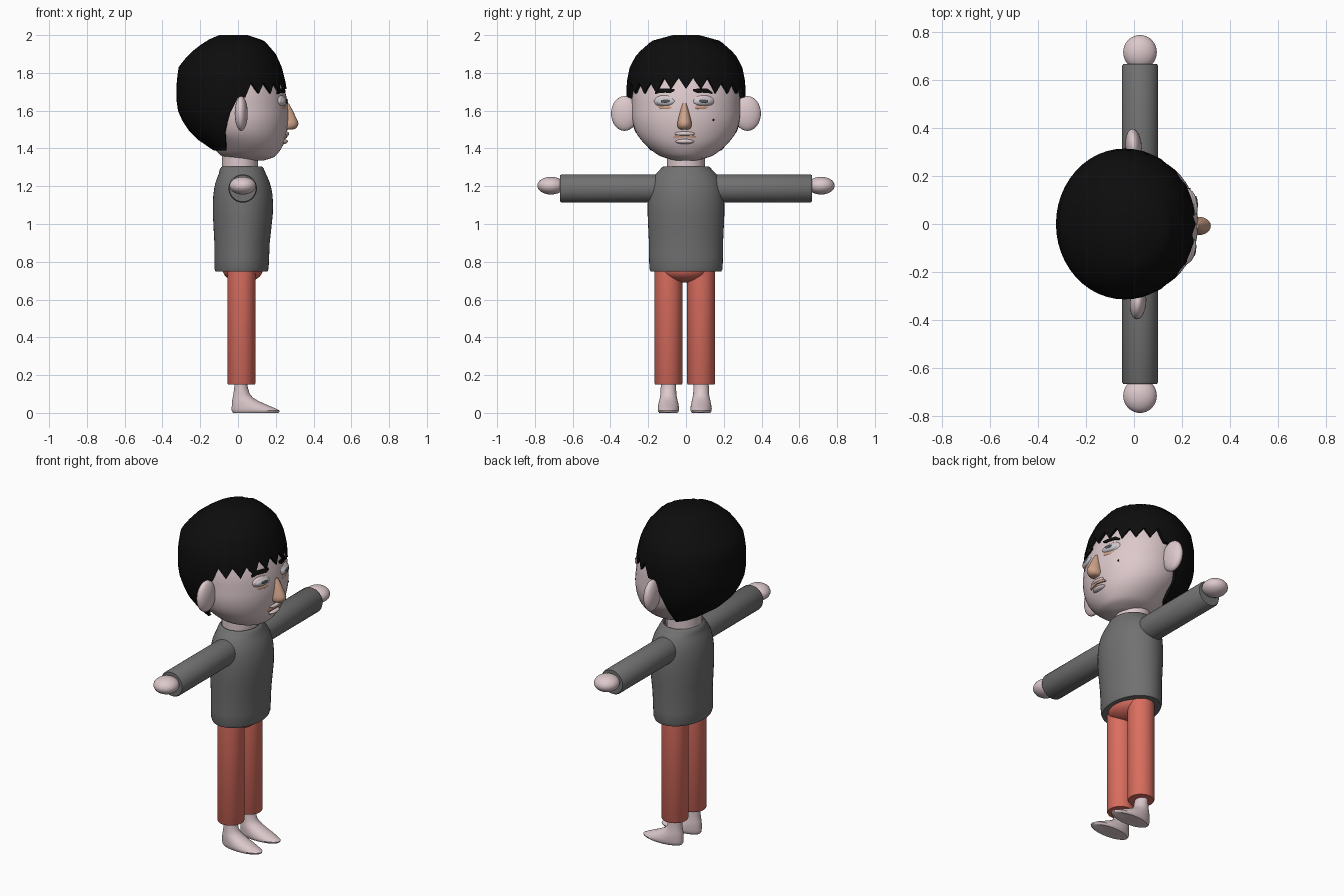
import bpy, math
from mathutils import Vector, Matrix

if "Cube" in bpy.data.objects:
    bpy.data.objects.remove(bpy.data.objects["Cube"])


def material(name, rgb):
    m = bpy.data.materials.new(name)
    m.diffuse_color = (*rgb, 1)
    m.use_nodes = True
    m.node_tree.nodes["Principled BSDF"].inputs["Base Color"].default_value = m.diffuse_color
    return m


SKIN = material("pale_skin", (0.72, 0.58, 0.60))
SHIRT = material("grey_cloth", (0.165, 0.165, 0.165))
TROUSER = material("coral_cloth", (0.70, 0.155, 0.115))
HAIR = material("black_hair", (0.004, 0.004, 0.004))
PEACH = material("peach_skin", (0.62, 0.36, 0.25))
EYE = material("eye_grey", (0.58, 0.58, 0.62))
PUPIL = material("pupil_grey", (0.09, 0.09, 0.095))


def make(name, verts, faces, mat, angle=40):
    me = bpy.data.meshes.new(name)
    me.from_pydata(verts, [], faces)
    me.materials.append(mat)
    ob = bpy.data.objects.new(name, me)
    bpy.context.collection.objects.link(ob)
    bpy.ops.object.select_all(action='DESELECT')
    ob.select_set(True)
    bpy.context.view_layer.objects.active = ob
    bpy.ops.object.shade_smooth_by_angle(angle=math.radians(angle))
    return ob


def refine(secs, k):
    """Catmull-Rom smoothing of the section list."""
    out = []
    for i in range(len(secs) - 1):
        p = [Vector(secs[min(max(j, 0), len(secs) - 1)]) for j in range(i - 1, i + 3)]
        for s in range(k):
            t = s / k
            out.append(0.5 * (2 * p[1] + (p[2] - p[0]) * t + (2 * p[0] - 5 * p[1] + 4 * p[2] - p[3]) * t * t
                              + (3 * p[1] - p[0] - 3 * p[2] + p[3]) * t ** 3))
    return out + [Vector(secs[-1])]


def loft(name, secs, mat, n=40, k=1, y=0, mx=Matrix()):
    """Stack of elliptical sections (z, x_min, x_max, half_width_y)."""
    secs = refine(secs, k)
    verts, faces = [], []
    for z, a, b, w in secs:
        for i in range(n):
            t = 2 * math.pi * i / n
            verts.append(mx @ Vector(((a + b) / 2 + (b - a) / 2 * math.cos(t), y + w * math.sin(t), z)))
    for r in range(len(secs) - 1):
        for i in range(n):
            j = (i + 1) % n
            faces.append((r * n + i, r * n + j, (r + 1) * n + j, (r + 1) * n + i))
    top = (len(secs) - 1) * n
    faces += [tuple(range(n))[::-1], tuple(range(top, top + n))]
    return make(name, verts, faces, mat)


def ellipsoid(name, centre, radii, mat, rot_z=0.0):
    bpy.ops.mesh.primitive_uv_sphere_add(segments=32, ring_count=16, location=centre, rotation=(0, 0, rot_z))
    ob = bpy.context.object
    ob.name = name
    ob.scale = radii
    ob.data.materials.append(mat)
    bpy.ops.object.shade_smooth()
    return ob


def section_at(secs, z):
    for p, q in zip(secs, secs[1:]):
        if min(p[0], q[0]) <= z <= max(p[0], q[0]):
            t = (z - p[0]) / (q[0] - p[0])
            return [u + (v - u) * t for u, v in zip(p, q)]
    return secs[-1]


# ---- head and neck
head_secs = [(1.335, 0.0, 0.13, 0.05), (1.35, -0.06, 0.18, 0.11), (1.37, -0.10, 0.208, 0.155),
             (1.42, -0.14, 0.24, 0.215), (1.48, -0.20, 0.258, 0.262), (1.55, -0.23, 0.267, 0.284),
             (1.62, -0.25, 0.264, 0.287), (1.70, -0.26, 0.250, 0.285), (1.80, -0.25, 0.212, 0.26),
             (1.90, -0.17, 0.13, 0.17), (1.94, -0.08, 0.05, 0.06)]
loft("head", head_secs, SKIN, 48, 3)
loft("neck", [(1.25, -0.085, 0.105, 0.10), (1.42, -0.085, 0.105, 0.10)], SKIN)


def face_x(y, z):
    _, a, b, w = section_at(head_secs, z)
    return (a + b) / 2 + (b - a) / 2 * math.sqrt(1 - (y / w) ** 2)


def strip(name, pts, thick, mat, lift=0.006):
    """Thin tapered plate following the face through (y, z) points."""
    verts, faces, n = [], [], len(pts)
    for i, (y, z) in enumerate(pts):
        h = thick / 2 * (0.45 if i in (0, n - 1) else 1)
        for s, d in ((-1, lift), (1, lift), (1, -0.003), (-1, -0.003)):
            verts.append((face_x(y, z + s * h) + d, y, z + s * h))
    for i in range(n - 1):
        for c in range(4):
            d = (c + 1) % 4
            faces.append((4 * i + c, 4 * i + 4 + c, 4 * i + 4 + d, 4 * i + d))
    faces += [(0, 1, 2, 3), tuple(range(4 * n - 1, 4 * n - 5, -1))]
    make(name, verts, faces, mat, 30)


# ---- hair: cap with a jagged fringe in front and long at the nape
hair_secs = [(2.0, -0.10, 0.05, 0.07), (1.97, -0.17, 0.14, 0.18), (1.90, -0.26, 0.20, 0.26),
             (1.83, -0.315, 0.232, 0.298), (1.75, -0.325, 0.252, 0.314), (1.65, -0.325, 0.268, 0.314),
             (1.58, -0.315, 0.275, 0.302), (1.50, -0.265, 0.27, 0.278), (1.44, -0.205, 0.26, 0.24),
             (1.39, -0.13, 0.24, 0.195)]
N, ROWS = 48, 14


def hem(i):
    a = min(i, N - i) * 360 / N
    if a < 74:
        return (1.76 if i % 2 else 1.70) + (0.015 if a < 30 else -0.01)
    for limit, z in ((84, 1.67), (92, 1.59), (99, 1.49)):
        if a < limit:
            return z
    return 1.39


verts, faces = [], []
for r in range(ROWS + 2):
    for i in range(N):
        t = 2 * math.pi * i / N
        z = 2.0 - (2.0 - hem(i)) * (min(r, ROWS) / ROWS) ** 1.25
        _, a, b, w = section_at(hair_secs, z)
        k = 0.88 if r > ROWS else 1          # last row turns in to the scalp
        c = -0.04
        rx = (b - c) if math.cos(t) > 0 else (c - a)
        verts.append((c + k * rx * math.cos(t), k * w * math.sin(t), z))
for r in range(ROWS + 1):
    for i in range(N):
        j = (i + 1) % N
        faces.append((r * N + i, (r + 1) * N + i, (r + 1) * N + j, r * N + j))
faces.append(tuple(range(N)))
make("hair", verts, faces, HAIR)

# ---- nose, mouth, chin, mole
loft("nose", [(1.50, 0.24, 0.290, 0.018), (1.508, 0.225, 0.308, 0.033), (1.53, 0.22, 0.32, 0.038),
              (1.56, 0.225, 0.309, 0.032), (1.60, 0.235, 0.29, 0.022), (1.637, 0.245, 0.27, 0.01)],
     PEACH, 24, 2, y=-0.008)
strip("mouth", [(-0.068, 1.457), (-0.045, 1.464), (-0.006, 1.468), (0.033, 1.464), (0.056, 1.457)], 0.016, PEACH, 0.009)
ellipsoid("upper_lip", (0.245, -0.006, 1.478), (0.026, 0.055, 0.014), SKIN)
ellipsoid("lower_lip", (0.238, -0.006, 1.437), (0.026, 0.05, 0.014), SKIN)
ellipsoid("mole", (face_x(0.145, 1.55), 0.145, 1.55), (0.004, 0.005, 0.005), HAIR)

# ---- eyes, bags, brows
for side, y in (("right", -0.108), ("left", 0.088)):
    x, s, z = face_x(y, 1.65), (1 if y > 0 else -1), 1.65
    ellipsoid(side + "_eyelid", (x - 0.012, y, z), (0.022, 0.062, 0.033), SKIN, s * 0.2)
    ellipsoid(side + "_eye", (x - 0.004, y, z - 0.002), (0.021, 0.054, 0.024), EYE, s * 0.2)
    ellipsoid(side + "_pupil", (x + 0.014, y + 0.002, z), (0.005, 0.027, 0.010), PUPIL, s * 0.1)
    ellipsoid(side + "_eye_bag", (x - 0.004, y, 1.617), (0.012, 0.046, 0.014), PEACH, s * 0.35)
    b = y - 0.002
    strip(side + "_brow", [(b + s * 0.055, 1.692), (b + s * 0.03, 1.705), (b, 1.706), (b - s * 0.03, 1.705),
                           (b - s * 0.05, 1.710)], 0.022, HAIR)

# ---- ears
for side, s, x in (("left", 1, -0.002), ("right", -1, 0.017)):
    ellipsoid(side + "_ear", (x, s * 0.325, 1.585), (0.034, 0.072, 0.092), SKIN, s * 0.08)

# ---- torso with rolled collar
loft("shirt", [(0.75, -0.115, 0.152, 0.182), (0.765, -0.125, 0.162, 0.194), (0.90, -0.125, 0.168, 0.196),
               (1.05, -0.133, 0.184, 0.203), (1.15, -0.131, 0.183, 0.200), (1.22, -0.119, 0.168, 0.186),
               (1.265, -0.102, 0.148, 0.16), (1.285, -0.098, 0.14, 0.14), (1.302, -0.088, 0.13, 0.125),
               (1.302, -0.08, 0.118, 0.113), (1.28, -0.078, 0.115, 0.11)], SHIRT, 48, 2)

# ---- arms and hands
for side, s in (("left", 1), ("right", -1)):
    turn = Matrix.Translation((0.025, 0, 1.188)) @ Matrix.Rotation(-s * math.pi / 2, 4, 'X')
    loft(side + "_sleeve", [(d, -r, r, r) for d, r in ((0.13, 0.07), (0.17, 0.075), (0.658, 0.075),
                                                      (0.666, 0.07), (0.666, 0.06))], SHIRT, mx=turn)
    ellipsoid(side + "_hand", (0.025, s * 0.715, 1.203), (0.07, 0.072, 0.047), SKIN)

# ---- hips, legs and feet
ellipsoid("hips", (0.025, -0.006, 0.76), (0.107, 0.135, 0.07), TROUSER)
for side, y in (("left", 0.08), ("right", -0.093)):
    loft(side + "_trouser_leg", [(z, 0.018 - r, 0.018 + r, r) for z, r in
                                 ((0.15, 0.06), (0.15, 0.07), (0.157, 0.074), (0.77, 0.074))], TROUSER, y=y)
    loft(side + "_foot", [(0.0, -0.025, 0.212, 0.048), (0.012, -0.033, 0.221, 0.056), (0.035, -0.033, 0.172, 0.055),
                          (0.065, -0.031, 0.105, 0.049), (0.10, -0.024, 0.062, 0.042), (0.17, -0.016, 0.046, 0.040)],
         SKIN, 32, 2, y=y)
